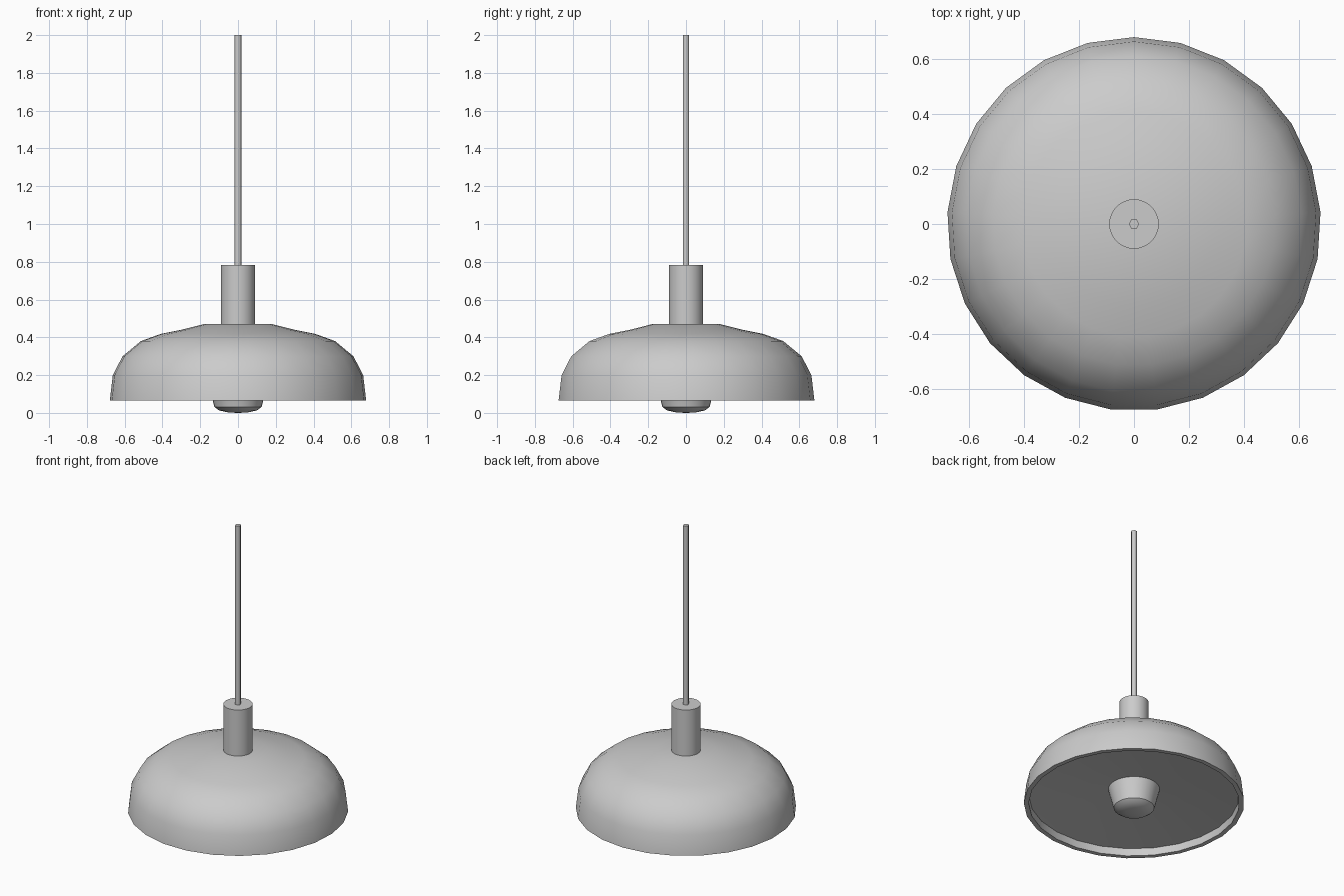
import bpy, bmesh, math

if "Cube" in bpy.data.objects:
    bpy.data.objects.remove(bpy.data.objects["Cube"])


def lathe(name, profile, sides, start=math.pi / 2, sharp=35):
    """Spin (radius, z) points around z; radius 0 gives a pole."""
    bm = bmesh.new()
    rings = []
    for r, z in profile:
        if r == 0:
            rings.append([bm.verts.new((0, 0, z))] * sides)
        else:
            rings.append([bm.verts.new((r * math.cos(start + math.tau * i / sides),
                                        r * math.sin(start + math.tau * i / sides), z))
                          for i in range(sides)])
    for a, b in zip(rings, rings[1:]):
        for i in range(sides):
            j = (i + 1) % sides
            # drop repeated pole vertices
            bm.faces.new(list(dict.fromkeys((a[i], a[j], b[j], b[i]))))
    bmesh.ops.recalc_face_normals(bm, faces=bm.faces)
    mesh = bpy.data.meshes.new(name)
    bm.to_mesh(mesh)
    bm.free()
    obj = bpy.data.objects.new(name, mesh)
    bpy.context.collection.objects.link(obj)
    bpy.ops.object.select_all(action='DESELECT')
    obj.select_set(True)
    bpy.context.view_layer.objects.active = obj
    bpy.ops.object.shade_smooth_by_angle(angle=math.radians(sharp))
    return obj


# Dome shade with a shallow recessed underside
lathe("shade", [(0, 0.47), (0.18, 0.47), (0.30, 0.44), (0.41, 0.418), (0.515, 0.38),
                (0.612, 0.30), (0.664, 0.20), (0.68, 0.065), (0.65, 0.065),
                (0.648, 0.115), (0.15, 0.165), (0, 0.165)], 25)

# Tapered bulb below the shade
lathe("bulb", [(0, 0.175), (0.162, 0.175), (0.125, 0.032), (0.10, 0.013),
               (0.05, 0.002), (0, 0)], 32)

# Cylindrical socket holder
lathe("socket", [(0, 0.45), (0.09, 0.45), (0.09, 0.783), (0, 0.783)], 32)

# Hexagonal hanging cord
lathe("cord", [(0, 0.76), (0.019, 0.76), (0.019, 2.0), (0, 2.0)], 6, start=0, sharp=65)
